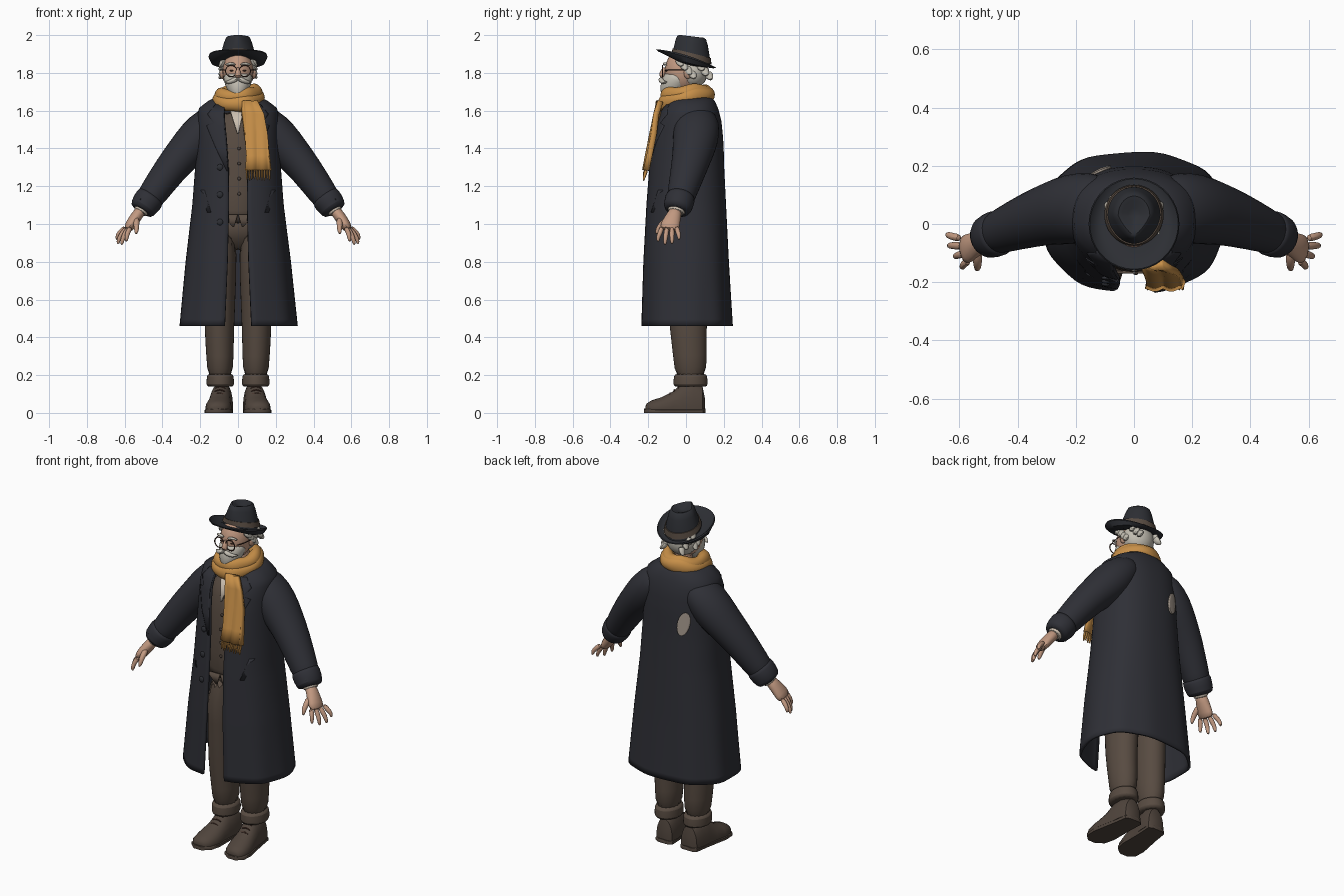
import bpy, bmesh, math, random
from math import sin, cos, pi, sqrt, asin
from mathutils import Vector

random.seed(4)
cube = bpy.data.objects.get("Cube")
if cube:
    bpy.data.objects.remove(cube, do_unlink=True)


def material(name, *rgb):
    m = bpy.data.materials.new(name)
    m.use_nodes = True
    m.diffuse_color = (*rgb, 1)
    m.node_tree.nodes["Principled BSDF"].inputs["Base Color"].default_value = (*rgb, 1)
    return m


COAT = material("charcoal wool", .028, .029, .037)
HAT = material("dark felt", .026, .028, .034)
BROWN = material("brown cloth", .096, .07, .053)
SHOE = material("brown leather", .08, .059, .046)
SCARF = material("mustard knit", .57, .275, .065)
SKIN = material("skin", .54, .32, .22)
HAIR = material("white hair", .55, .52, .45)
SHIRT = material("cream shirt", .6, .52, .43)
PATCH = material("grey patch", .38, .32, .27)
WIRE = material("dark wire", .06, .028, .02)


def skin(name, rows, mat, loop=True, cap=True, wrap=False, thick=0, sub=0):
    """Bridge equal rows of points into one surface."""
    bm = bmesh.new()
    grid = [[bm.verts.new(p) for p in row] for row in rows]
    n = len(grid[0])
    for i in range(len(grid) if wrap else len(grid) - 1):
        a, b = grid[i], grid[(i + 1) % len(grid)]
        for j in range(n if loop else n - 1):
            k = (j + 1) % n
            bm.faces.new((a[j], a[k], b[k], b[j]))
    if cap and loop and not wrap:
        bm.faces.new(grid[0])
        bm.faces.new(grid[-1])
    bm.normal_update()
    if loop:
        bmesh.ops.recalc_face_normals(bm, faces=bm.faces)
    elif sum(f.normal.xy.dot(f.calc_center_median().xy) for f in bm.faces) < 0:
        bmesh.ops.reverse_faces(bm, faces=bm.faces)
    me = bpy.data.meshes.new(name)
    bm.to_mesh(me)
    bm.free()
    ob = bpy.data.objects.new(name, me)
    bpy.context.collection.objects.link(ob)
    me.materials.append(mat)
    if thick:
        mod = ob.modifiers.new("thickness", 'SOLIDIFY')
        mod.thickness, mod.offset = thick, 0
    if sub:
        mod = ob.modifiers.new("rounding", 'SUBSURF')
        mod.levels = mod.render_levels = sub
    bpy.ops.object.select_all(action='DESELECT')
    bpy.context.view_layer.objects.active = ob
    ob.select_set(True)
    bpy.ops.object.shade_smooth_by_angle(angle=math.radians(45))


def tube(name, pts, mat, ref=(1, 0, 0), seg=12, closed=False, sub=1):
    """Elliptical tube through (x, y, z, radius along ref, other radius)."""
    rows, c = [], [Vector(p[:3]) for p in pts]
    n = len(c)
    for i, p in enumerate(pts):
        t = c[(i + 1) % n] - c[i - 1] if closed else c[min(i + 1, n - 1)] - c[max(i - 1, 0)]
        t.normalize()
        u = Vector(ref)
        u = (u - t * u.dot(t)).normalized()
        v = t.cross(u)
        rows.append([c[i] + u * p[3] * cos(2 * pi * j / seg) + v * p[4] * sin(2 * pi * j / seg)
                     for j in range(seg)])
    skin(name, rows, mat, wrap=closed, sub=sub)


def ball(name, loc, size, mat, seg=20):
    rows = [[(loc[0] + size[0] * sin(t) * cos(f), loc[1] + size[1] * sin(t) * sin(f),
              loc[2] + size[2] * cos(t)) for f in (2 * pi * j / seg for j in range(seg))]
            for t in (pi * (i + .1) / 10.2 for i in range(11))]
    skin(name, rows, mat)


def table(rows, z):
    for a, b in zip(rows, rows[1:]):
        if z <= b[0]:
            t = max(0, (z - a[0]) / (b[0] - a[0]))
            return [p + (q - p) * t for p, q in zip(a[1:], b[1:])]
    return rows[-1][1:]


def strip(name, rows, depth, mat, thick=.008, cols=8):
    """Sheet of rows (z, x0, x1) laid at y = depth(x, z)."""
    grid = [[(x, depth(x, z), z) for x in (a + (b - a) * j / cols for j in range(cols + 1))]
            for z, a, b in rows]
    skin(name, grid, mat, loop=False, thick=thick)


# Long coat, open at the front: height, half width, front depth, back depth, opening
COAT_ROWS = [(.46, .306, .25, .22, .07), (.8, .272, .24, .2, .055), (1.1, .235, .225, .185, .048),
             (1.3, .22, .21, .175, .05), (1.45, .212, .195, .17, .06), (1.55, .21, .17, .16, .07),
             (1.615, .2, .135, .142, .07), (1.645, .155, .11, .128, .065), (1.68, .09, .075, .1, .05)]
POW = .85


def coat_y(x, z, side=-1, off=0.0):
    a, front, back, _ = table(COAT_ROWS, z)
    s = min(1, abs(x) / a) ** (1 / POW)
    return .02 + side * ((front if side < 0 else back) * sqrt(1 - s * s) ** POW + off)


rows = []
for i in range(36):
    z = .46 + 1.22 * i / 35
    a, front, back, gap = table(COAT_ROWS, z)
    start = asin((gap / a) ** (1 / POW))
    row = []
    for j in range(65):
        f = start + (2 * pi - 2 * start) * j / 64
        s, c = sin(f), cos(f)
        fold = 1 + .018 * max(0, 1.1 - z) * sin(9 * f)
        row.append((a * fold * math.copysign(abs(s) ** POW, s),
                    .02 - (front if c > 0 else back) * fold * math.copysign(abs(c) ** POW, c), z))
    rows.append(row)
skin("long_coat", rows, COAT, loop=False, thick=.014)

strip("back_patch", [(1.385 + .068 * sin(t), -.113 - .033 * cos(t) - .01 * sin(t),
                      -.113 + .033 * cos(t) - .01 * sin(t))
                     for t in (pi * (i / 10 - .5) * .98 for i in range(11))],
      lambda x, z: coat_y(x, z, 1, .011), PATCH)
for z in (1.01, 1.155, 1.3):
    ball("coat_button", (-.095, coat_y(-.095, z, off=.008), z), (.017, .008, .017), HAT, 12)

# Waistcoat, shirt and trousers
tube("waistcoat", [(0, 0, 1.0, .165, .15), (0, 0, 1.03, .17, .17), (0, 0, 1.3, .17, .168),
                   (0, 0, 1.5, .16, .14), (0, .01, 1.6, .12, .1)], BROWN, seg=20)
strip("shirt_front", [(1.48, -.004, .003), (1.55, -.026, .018), (1.63, -.05, .04)],
      lambda x, z: -.149 + .5 * (z - 1.5), SHIRT)
tube("hips", [(0, .03, .86, .12, .04), (0, .02, .92, .15, .08), (0, .01, 1.04, .165, .13)], BROWN, seg=20)
for i in range(4):
    ball("waistcoat_button", (.006, -.17 + .012 * max(0, i - 2), 1.16 + .08 * i),
         (.009, .005, .009), SHOE, 10)

for s, side in ((1, "left"), (-1, "right")):
    # Coat trim
    strip(side + "_lapel", [(z, s * a, s * b) for z, a, b in (
        (1.28, .052, .058), (1.4, .06, .115), (1.52, .072, .165), (1.535, .072, .13),
        (1.58, .073, .16), (1.63, .07, .12))], lambda x, z: coat_y(x, z, off=.01), COAT)
    strip(side + "_pocket_flap", [(1.06, s * .14, s * .16), (1.18, s * .175, s * .195)],
          lambda x, z: coat_y(x, z, off=.006), COAT)
    strip(side + "_waistcoat_point", [(.985, s * .02, s * .028), (1.05, s * .001, s * .09)],
          lambda x, z: -.166, BROWN)

    # Sleeve, cuff and shirt cuff
    def arm(name, pts, mat, seg=16):
        tube(side + name, [(s * p[0], *p[1:]) for p in pts], mat, (0, 1, 0), seg)
    arm("_sleeve", [(.07, .055, 1.585, .09, .07), (.145, .058, 1.535, .125, .1),
                    (.215, .052, 1.45, .125, .115), (.285, .036, 1.375, .11, .1),
                    (.355, .015, 1.295, .098, .09), (.45, -.022, 1.16, .078, .078),
                    (.512, -.048, 1.075, .066, .066)], COAT)
    arm("_sleeve_cuff", [(.457, -.027, 1.15, .074, .074), (.466, -.03, 1.138, .083, .082),
                         (.508, -.047, 1.078, .077, .074), (.514, -.05, 1.068, .06, .058)], COAT)
    arm("_cuff_tab", [(.512, -.08, 1.14, .03, .01), (.526, -.085, 1.115, .03, .01)], HAT, 8)
    arm("_shirt_cuff", [(.5, -.045, 1.09, .052, .045), (.524, -.057, 1.054, .05, .043)], SHIRT)

    # Hand with spread fingers and thumb
    arm("_palm", [(.505, -.05, 1.085, .034, .03), (.538, -.065, 1.04, .04, .032),
                  (.57, -.085, .995, .055, .03), (.588, -.09, .965, .05, .022)], SKIN, 12)
    for k in range(4):
        y0, y1 = -.127 + .026 * k, -.148 + .037 * k
        x0, x1 = .568 + .009 * k, (.592, .616, .636, .642)[k]
        z1 = (.905, .888, .892, .915)[k]
        arm(f"_finger_{k + 1}", [(x0, y0, .985, .015, .015),
                                 ((x0 + x1) / 2 + .006, (y0 + y1) / 2, (z1 + .985) / 2 + .006, .014, .014),
                                 (x1 - .003, y1, z1 + .025, .012, .012), (x1, y1, z1, .007, .007)], SKIN, 8)
    arm("_thumb", [(.538, -.09, 1.03, .02, .02), (.538, -.13, 1.0, .017, .017),
                   (.537, -.15, .97, .014, .014), (.54, -.158, .945, .007, .007)], SKIN, 8)

    # Trouser leg and turn-up
    def leg(name, pts, mat):
        tube(side + name, [(s * p[0], *p[1:]) for p in pts], mat, seg=16)
    leg("_trouser_leg", [(.082, .005, 1.0, .082, .14), (.092, .01, .7, .084, .115), (.1, .01, .45, .081, .1),
                         (.095, .022, .3, .073, .09), (.095, .025, .17, .069, .085)], BROWN)
    leg("_turn_up", [(.094, .024, .138, .066, .085), (.094, .024, .143, .076, .094),
                     (.094, .024, .2, .073, .091), (.094, .024, .208, .064, .08)], BROWN)

    # Shoe lofted from heel to toe: y, half width, height
    def shoe(name, prof, base, mat, flat):
        shoe_rows = []
        for y, w, h in prof:
            cx = s * (.09 - .1 * y)
            shoe_rows.append([(cx + w * cos(t), y, base + (h * max(0, sin(t)) ** flat))
                              for t in (-.15 + (pi + .3) * j / 14 for j in range(15))])
        skin(side + name, shoe_rows, mat)
    shoe("_shoe", [(.1, .03, .06), (.088, .052, .12), (.04, .06, .15), (-.02, .06, .14), (-.07, .064, .095),
                   (-.13, .07, .065), (-.185, .06, .047), (-.208, .04, .032), (-.215, .015, .018)],
         .018, SHOE, .8)
    shoe("_sole", [(.104, .035, .022), (.09, .056, .022), (0, .061, .022), (-.13, .074, .022),
                   (-.19, .064, .022), (-.222, .025, .022)], 0, SHOE, .15)
    for k in range(3):
        y = -.04 - .022 * k
        cx, z = .09 - .1 * y, .144 - .017 * k
        tube(side + "_lace", [(s * (cx - .03), y, z - .015, .005, .005), (s * cx, y, z, .005, .005),
                              (s * (cx + .03), y, z - .015, .005, .005)], WIRE, (0, 1, 0), 6)

    # Paired face parts
    ball(side + "_ear", (s * .083, .01, 1.8), (.014, .022, .032), SKIN, 12)
    ball(side + "_eye", (s * .034, -.104, 1.812), (.011, .007, .004), WIRE, 10)
    tube(side + "_eyebrow", [(s * .012, -.116, 1.842, .008, .007), (s * .035, -.116, 1.852, .01, .01),
                             (s * .07, -.1, 1.842, .005, .005)], HAIR, (0, 1, 0), 8)
    tube(side + "_moustache", [(0, -.132, 1.768, .014, .012), (s * .025, -.134, 1.762, .016, .015),
                               (s * .05, -.12, 1.748, .013, .011), (s * .072, -.1, 1.752, .004, .004)],
         HAIR, (0, 1, 0), 8)
    tube(side + "_lens_rim", [(s * .036 + .03 * cos(t), -.125, 1.81 + .03 * sin(t), .003, .003)
                              for t in (2 * pi * j / 20 for j in range(20))], WIRE, (0, 1, 0), 6, True, 0)
    tube(side + "_glasses_arm", [(s * .065, -.122, 1.815, .003, .003), (s * .09, -.06, 1.815, .003, .003),
                                 (s * .092, .01, 1.815, .003, .003)], WIRE, (0, 0, 1), 6)
    for k in range(8):
        y, z = -.04 + .022 * k, 1.85 - .022 * (k % 4) - .01 * random.random()
        x = .074 - .008 * max(0, k - 4)
        tube(side + "_hair_lock", [(s * x, y, z + .03, .026, .02), (s * (x + .012), y + .012, z, .025, .017),
                                   (s * (x + .028), y + .022, z - .012, .006, .005)], HAIR, (0, 1, 0), 8)

# Head, beard and back hair
tube("neck", [(0, .03, 1.58, .06, .06), (0, .02, 1.76, .06, .065)], SKIN)
ball("head", (0, -.015, 1.81), (.082, .098, .115), SKIN, 28)
ball("back_hair", (0, .035, 1.805), (.09, .08, .088), HAIR, 24)
tube("beard", [(0, -.03, 1.795, .08, .055), (0, -.058, 1.76, .077, .07), (0, -.078, 1.72, .062, .065),
               (0, -.094, 1.685, .042, .046), (0, -.102, 1.65, .014, .018)], HAIR, seg=18)
tube("nose", [(0, -.108, 1.83, .009, .012), (0, -.122, 1.805, .013, .016), (0, -.13, 1.787, .019, .017),
              (0, -.12, 1.774, .012, .01)], SKIN)
tube("glasses_bridge", [(-.008, -.126, 1.817, .003, .003), (.008, -.126, 1.817, .003, .003)],
     WIRE, (0, 1, 0), 6)


# Felt hat tilted back, with a pinched crown
def hat_ring(h, size, grow=0.0):
    ring = []
    for j in range(36):
        t = 2 * pi * j / 36
        y = .03 + (.1 * size + grow) * sin(t)
        x = (.098 * size + grow) * cos(t) * (1 - .16 * h + .4 * h * min(0, sin(t)))
        ring.append((x, y, 1.877 - .3 * y * (1 - .6 * h) + .12 * h))
    return ring


def brim_ring(r, lift):
    return [(r * cos(t), 1.02 * r * sin(t), 1.872 - .31 * r * sin(t) + lift * (1 + .6 * cos(2 * t)))
            for t in (2 * pi * j / 36 for j in range(36))]


skin("hat_crown", [hat_ring(*p) for p in ((-.03, 1), (.3, .96), (.75, .85), (.95, .76), (1, .66),
                                          (.97, .5), (.87, .25), (.84, .06))], HAT)
skin("hat_band", [hat_ring(*p) for p in ((.06, .99, .001), (.06, 1, .005), (.29, .965, .005),
                                         (.29, .96, .001))], BROWN, wrap=True)
skin("hat_brim", [brim_ring(*p) for p in ((.07, 0), (.11, -.006), (.138, .002), (.152, .014), (.156, .008),
                                          (.142, -.01), (.11, -.016), (.07, -.01))], HAT, wrap=True)

# Scarf: two wraps sagging in front, hanging end and fringe
for name, rx, ry, zc, dip, h, w in (("scarf_upper_wrap", .095, .105, 1.685, .022, .044, .036),
                                    ("scarf_lower_wrap", .106, .118, 1.66, .036, .044, .036)):
    tube(name, [(rx * cos(t), .002 + ry * sin(t), zc + dip * sin(t) + .014 * cos(t + 1),
                 h + .007 * sin(4 * t), w + .004 * cos(5 * t))
                for t in (2 * pi * j / 24 for j in range(24))], SCARF, (0, 0, 1), 12, True)


def scarf_y(x, z):
    return -.146 - .2 * (1.62 - z) - .005 * sin(x * 110)


strip("scarf_hanging_end", [(1.285, .04, .172), (1.36, .045, .166), (1.48, .035, .155), (1.58, .025, .135),
                            (1.65, .02, .1)], scarf_y, SCARF, .03, 20)
for k in range(10):
    x = .046 + .0135 * k
    tube("scarf_fringe", [(x, scarf_y(x, 1.29), 1.29, .007, .012), (x, -.22, 1.255, .006, .01),
                          (x + random.uniform(-.004, .004), -.225, 1.225 + .01 * random.random(), .003, .004)],
         SCARF, (1, 0, 0), 6)
